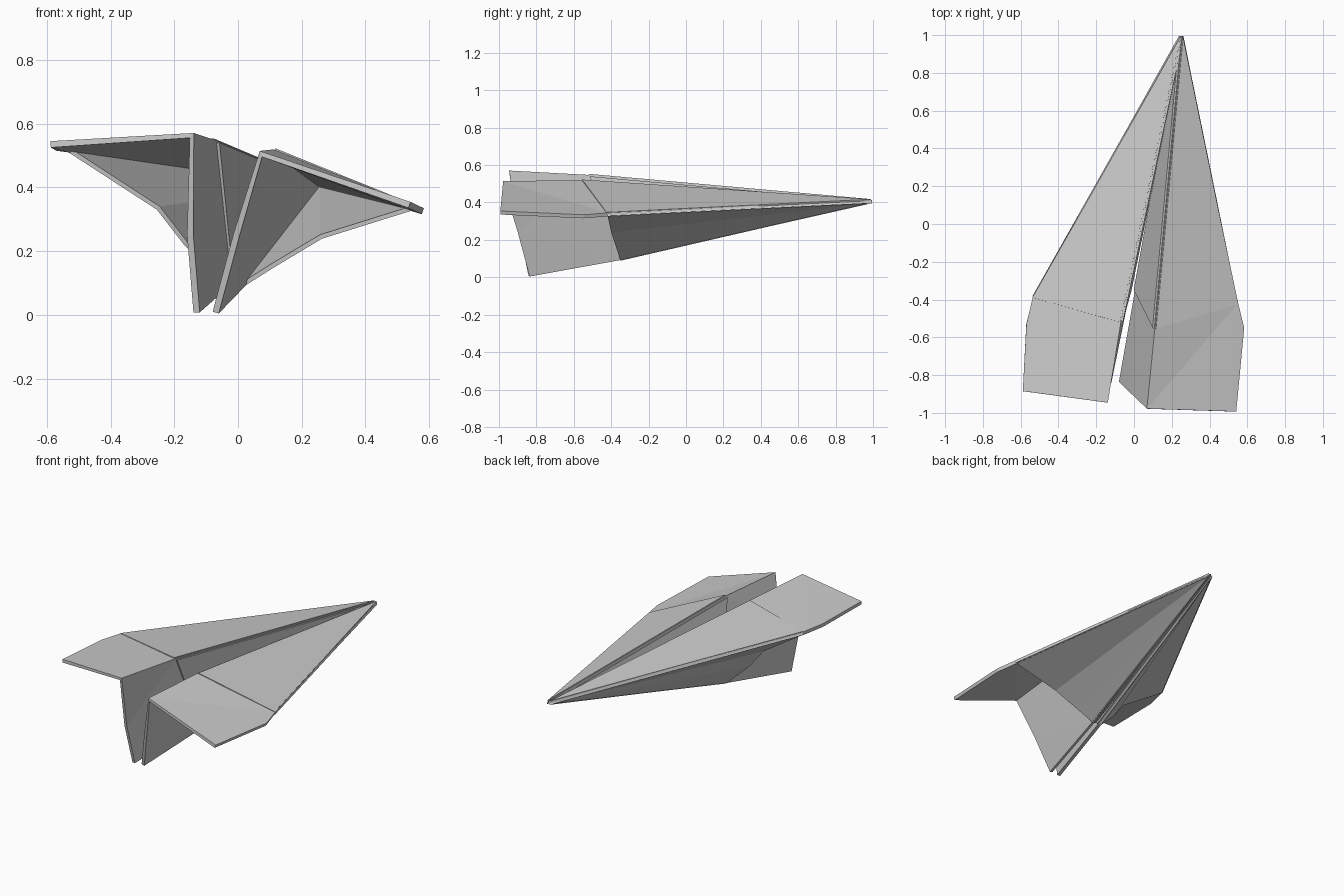
import bpy
from mathutils import Vector

if "Cube" in bpy.data.objects:
    bpy.data.objects.remove(bpy.data.objects["Cube"])


def sheet(name, pts, faces, thick=0.02, shift=(0, 0, 0)):
    """Thin folded paper: flat faces given thickness by a solidify modifier."""
    mesh = bpy.data.meshes.new(name)
    mesh.from_pydata([Vector(p) + Vector(shift) for p in pts], [], faces)
    mesh.update()
    ob = bpy.data.objects.new(name, mesh)
    bpy.context.collection.objects.link(ob)
    mod = ob.modifiers.new("paper", "SOLIDIFY")
    mod.thickness = thick
    mod.offset = 0
    return ob


def half_plane(side, nose, corner, tip, rear_out, rear_in, crease_in,
               keel_mid, keel_rear, wall_bulge, web_edge, inward):
    # wing and keel wall, folded along the inner top edge
    sheet(side + "_wing_and_keel",
          [nose, corner, tip, rear_out, rear_in, crease_in,
           keel_mid, keel_rear, wall_bulge],
          [(0, 5, 1), (1, 5, 4), (1, 4, 3), (1, 3, 2),
           (0, 6, 5), (5, 6, 8), (5, 8, 4), (6, 7, 8)])
    # doubled paper on the front part of the wing
    sheet(side + "_wing_layer", [nose, corner, crease_in], [(0, 2, 1)],
          0.01, (0, -0.005, 0.008))
    # doubled paper inside the keel
    sheet(side + "_keel_layer", [nose, crease_in, keel_mid], [(0, 2, 1)],
          0.01, (inward, 0, 0))
    # underside pocket stretching from wing edge to keel bottom
    edge = [corner] + web_edge + [keel_mid]
    sheet(side + "_pocket", [nose] + edge,
          [(0, i, i + 1) for i in range(1, len(edge))], 0.014)


half_plane("left",
           nose=(0.245, 0.995, 0.405),
           corner=(-0.535, -0.385, 0.52),
           tip=(-0.57, -0.53, 0.525),
           rear_out=(-0.588, -0.885, 0.535),
           rear_in=(-0.145, -0.945, 0.563),
           crease_in=(-0.075, -0.515, 0.54),
           keel_mid=(-0.03, -0.35, 0.095),
           keel_rear=(-0.13, -0.84, 0.007),
           wall_bulge=(-0.15, -0.89, 0.25),
           web_edge=[(-0.25, -0.40, 0.335), (-0.165, -0.385, 0.225)],
           inward=0.012)

half_plane("right",
           nose=(0.258, 0.995, 0.405),
           corner=(0.548, -0.42, 0.335),
           tip=(0.58, -0.55, 0.325),
           rear_out=(0.538, -0.993, 0.345),
           rear_in=(0.072, -0.978, 0.505),
           crease_in=(0.115, -0.55, 0.51),
           keel_mid=(0.015, -0.35, 0.095),
           keel_rear=(-0.07, -0.835, 0.007),
           wall_bulge=(-0.005, -0.90, 0.25),
           web_edge=[(0.26, -0.40, 0.245), (0.11, -0.37, 0.155)],
           inward=-0.012)
